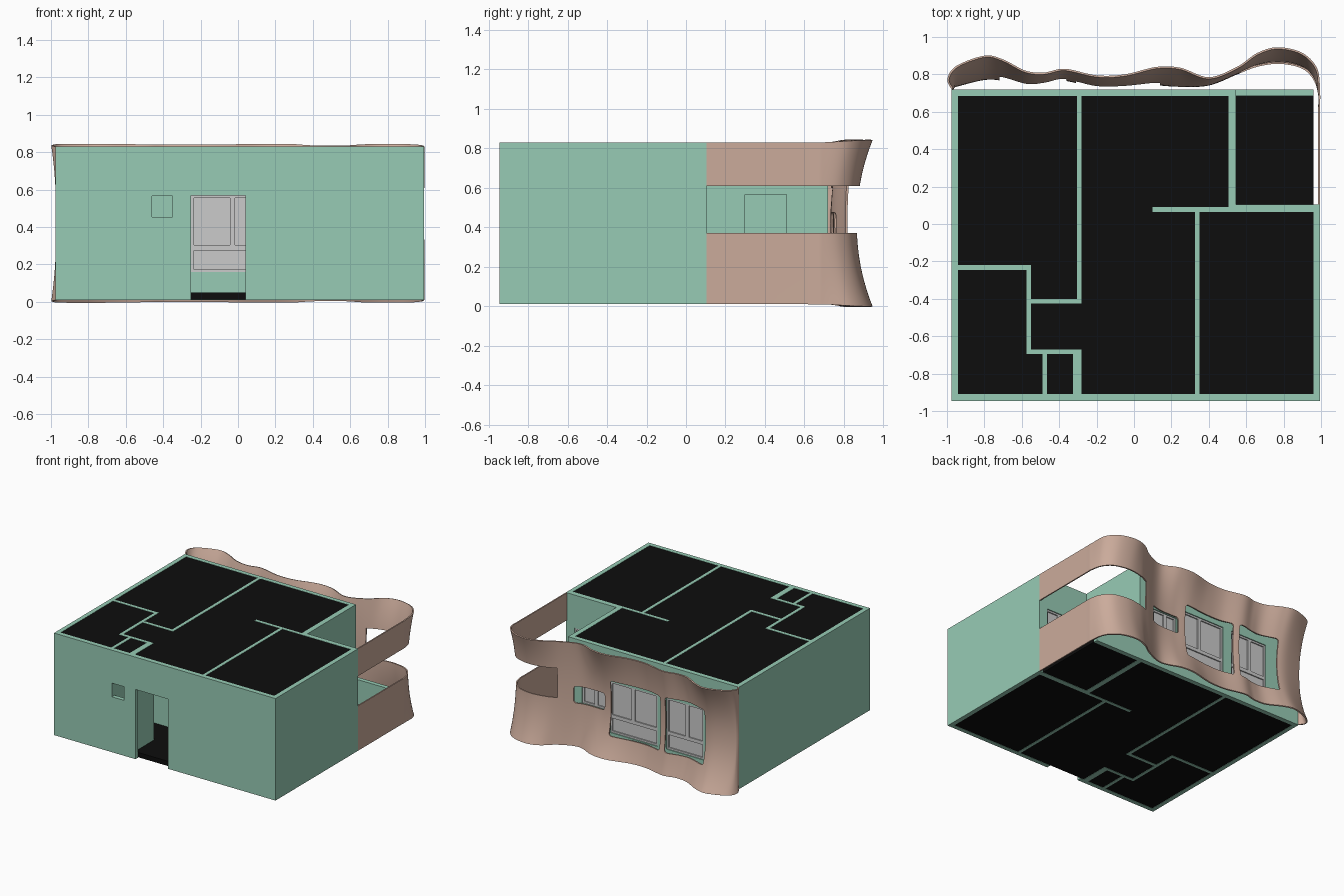
import bpy, bmesh, math
from mathutils import Vector

if "Cube" in bpy.data.objects:
    bpy.data.objects.remove(bpy.data.objects["Cube"])

def mat(name, col):
    m = bpy.data.materials.new(name)
    m.diffuse_color = (*col, 1)
    m.use_nodes = True
    m.node_tree.nodes["Principled BSDF"].inputs["Base Color"].default_value = m.diffuse_color
    return m

GREEN = mat("wall_green", (0.31, 0.60, 0.46))
CLAY = mat("facade_clay", (0.60, 0.41, 0.33))
BLACK = mat("slab_black", (0.004, 0.004, 0.004))

def make(name, bm, material=None):
    me = bpy.data.meshes.new(name)
    bm.to_mesh(me)
    bm.free()
    ob = bpy.data.objects.new(name, me)
    bpy.context.scene.collection.objects.link(ob)
    if material:
        me.materials.append(material)
    return ob

def add_box(bm, x, y, z):
    r = bmesh.ops.create_cube(bm, size=1)
    for v in r["verts"]:
        v.co = [(a + b) / 2 + c * (b - a) for (a, b), c in zip((x, y, z), v.co)]
    return r["verts"]

def box(name, x, y, z, material=None, round_y=0):
    bm = bmesh.new()
    add_box(bm, x, y, z)
    if round_y:  # round the corners seen along y
        es = [e for e in bm.edges if abs(e.verts[0].co.y - e.verts[1].co.y) > 1e-4]
        bmesh.ops.bevel(bm, geom=es, offset=round_y, segments=4, profile=0.5, affect='EDGES')
    return make(name, bm, material)

def bake(ob):
    me = bpy.data.meshes.new_from_object(ob.evaluated_get(bpy.context.evaluated_depsgraph_get()))
    ob.modifiers.clear()
    ob.data = me

def cut(ob, *holes, round_y=0):
    cutters = [box("cutter", *h, round_y=round_y) for h in holes]
    for c in cutters:
        c.hide_render = True
        m = ob.modifiers.new("hole", 'BOOLEAN')
        m.operation, m.solver, m.object = 'DIFFERENCE', 'EXACT', c
    bake(ob)
    for c in cutters:
        bpy.data.objects.remove(c)

Z = (0.01, 0.83)

# outer walls
front = box("front_wall", (-.975, .995), (-.945, -.91), Z, GREEN)
cut(front, ((-.25, .04), (-1, -.8), (-.1, .57)), ((-.46, -.35), (-1, -.8), (.455, .565)))
box("left_wall", (-.975, -.94), (-.91, .72), Z, GREEN)
box("right_wall", (.96, .995), (-.91, .065), Z, GREEN)
back = box("back_wall", (-.94, .545), (.685, .72), Z, GREEN)
WINDOWS = [("living_window", (-.25, .17), (.16, .57), -.03),
           ("bedroom_window", (-.66, -.33), (.16, .57), -.51),
           ("small_window", (.20, .42), (.33, .48), .30)]
cut(back, *[(x, (.6, .8), z) for _, x, z, _ in WINDOWS])

# balcony walls and parapet
side = box("balcony_side_wall", (.505, .545), (.105, .685), Z, GREEN)
cut(side, ((.45, .6), (.30, .51), (.05, .565)))
bal = box("balcony_front_wall", (.505, .995), (.065, .105), Z, GREEN)
BAL = ("balcony_window", (.68, .92), (.16, .565), .80)
cut(bal, (BAL[1], (0, .2), BAL[2]))
box("balcony_parapet", (.545, .96), (.685, .72), (.01, .25), GREEN)

# inner partitions
for i, (x, y) in enumerate([
        ((-.305, -.28), (-.40, .685)), ((-.55, -.28), (-.425, -.40)),
        ((-.575, -.55), (-.67, -.22)), ((-.94, -.575), (-.245, -.22)),
        ((-.575, -.28), (-.695, -.67)), ((-.49, -.465), (-.91, -.695)),
        ((-.325, -.28), (-.91, -.695)), ((.325, .35), (-.91, .065)),
        ((.10, .505), (.065, .09))]):
    box(f"partition_{i + 1}", x, y, Z, GREEN)

# floor and ceiling slabs, just inside the wall tops
box("floor_slab", (-.94, .96), (-.91, .685), (.012, .05), BLACK)
box("ceiling_main", (-.94, .96), (-.91, .065), (.79, .828), BLACK)
box("ceiling_rear", (-.94, .505), (.065, .685), (.79, .828), BLACK)

# windows: frame, lower rail, mullion and glass
def window(name, x, z, mid, yc, transom=True):
    f, d = .014, .012
    y = (yc - d, yc + d)
    bm = bmesh.new()
    (x0, x1), (z0, z1) = x, z
    zt = z0 + .13 if transom else z0
    for a, b in [((x0, x0 + f), z), ((x1 - f, x1), z), (x, (z0, z0 + f)), (x, (z1 - f, z1)),
                 ((mid - f, mid + f), (zt, z1))]:
        add_box(bm, a, y, b)
    if transom:
        add_box(bm, x, y, (zt - f, zt + f))
    add_box(bm, x, (yc - .003, yc + .003), z)
    make(name, bm)

for n, x, z, m in WINDOWS:
    window(n, x, z, m, .70, n != "small_window")
window(*BAL, .085)

# wavy facade: plan curve at mid height (x, y) and at the flared rims (x, y)
PLAN = [(-.975, .72, -.975, .72), (-.968, .735, -.998, .775), (-.945, .745, -.95, .845),
        (-.8, .78, -.8, .90), (-.7, .775, -.7, .88), (-.57, .745, -.58, .82),
        (-.48, .755, -.48, .81), (-.37, .775, -.37, .83), (-.2, .738, -.2, .795),
        (-.05, .738, -.05, .80), (.12, .75, .12, .84), (.25, .742, .25, .835),
        (.4, .75, .4, .785), (.55, .81, .55, .84), (.66, .85, .66, .915),
        (.78, .865, .77, .945), (.9, .84, .9, .915), (.965, .78, .98, .83),
        (.993, .7, .995, .7), (.995, .6, .995, .6), (.995, .105, .995, .105)]

def spline(pts, n):
    P = [Vector(p) for p in pts]
    P = [P[0]] + P + [P[-1]]
    out = []
    for i in range(1, len(P) - 2):
        a, b, c, d = P[i - 1:i + 3]
        if (c - b).length > .4:  # straight side run
            out.append(b)
            continue
        for k in range(n):
            t = k / n
            out.append(.5 * (2 * b + (c - a) * t + (2 * a - 5 * b + 4 * c - d) * t * t
                             + (3 * b - a - 3 * c + d) * t ** 3))
    return out + [P[-1]]

path, rows = spline(PLAN, 7), 24
bm = bmesh.new()
grid = []
for p in path:
    midp, rim = Vector(p[:2]), Vector(p[2:])
    lift = 1 + .025 * min(1, (rim - midp).length / .07)
    col = []
    for j in range(rows + 1):
        t = 2 * j / rows - 1
        q = midp.lerp(rim, abs(t) ** 2.1)
        col.append(bm.verts.new((q.x, q.y, .42 + .41 * t * lift)))
    grid.append(col)
for a, b in zip(grid, grid[1:]):
    for j in range(rows):
        bm.faces.new((a[j], a[j + 1], b[j + 1], b[j]))
facade = make("wavy_facade", bm, CLAY)
s = facade.modifiers.new("thickness", 'SOLIDIFY')
s.thickness, s.offset = .01, -1
bake(facade)
cut(facade, ((.57, 1.2), (.09, 1.2), (.37, .61)))
cut(facade, ((-.31, .14), (.6, 1.2), (.165, .60)), ((-.72, -.36), (.6, 1.2), (.17, .61)),
    ((.20, .46), (.6, 1.2), (.34, .475)), round_y=.02)
bpy.ops.object.select_all(action='DESELECT')
facade.select_set(True)
bpy.context.view_layer.objects.active = facade
bpy.ops.object.shade_smooth_by_angle(angle=math.radians(35))
